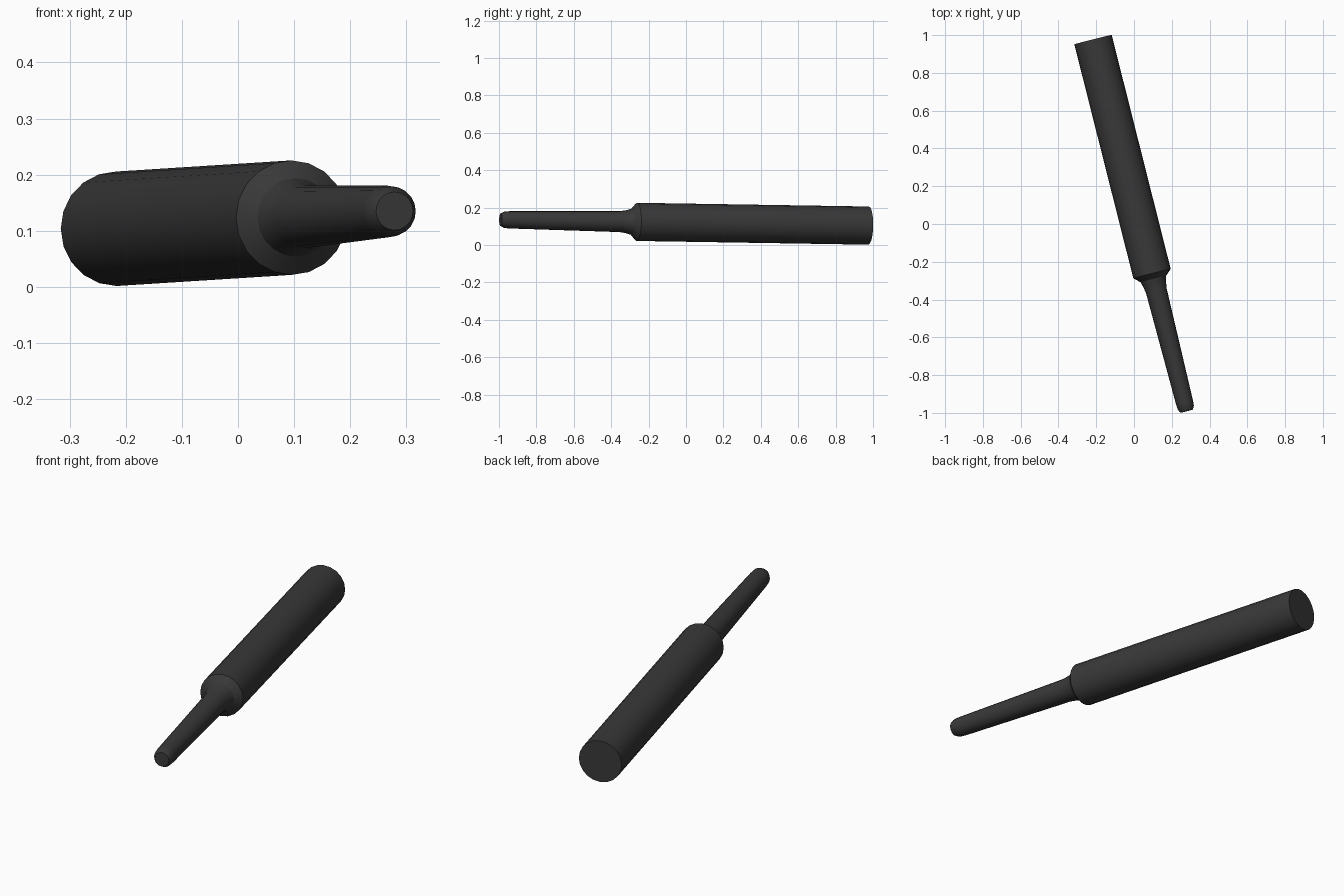
import bpy, bmesh, math
from mathutils import Vector

if "Cube" in bpy.data.objects:
    bpy.data.objects.remove(bpy.data.objects["Cube"])

SIDES = 20
BACK = Vector((-0.217, 0.976, 0.1035))   # centre of the thick end
TIP = Vector((0.279, -0.991, 0.135))     # centre of the thin tip
AXIS = (TIP - BACK).normalized()
LENGTH = (TIP - BACK).length

dark = bpy.data.materials.new("dark_grey")
dark.diffuse_color = (0.04, 0.04, 0.04, 1)
dark.use_nodes = True
dark.node_tree.nodes["Principled BSDF"].inputs["Base Color"].default_value = dark.diffuse_color


def turned(name, profile, cap_start=False, cap_end=False):
    """Lathe (distance, radius) pairs about the tool's tilted axis."""
    bm = bmesh.new()
    rings = []
    for d, r in profile:
        rings.append([bm.verts.new((r * math.cos(2 * math.pi * i / SIDES),
                                    r * math.sin(2 * math.pi * i / SIDES), d))
                      for i in range(SIDES)])
    for a, b in zip(rings, rings[1:]):
        for i in range(SIDES):
            j = (i + 1) % SIDES
            bm.faces.new((a[i], a[j], b[j], b[i]))
    if cap_start:
        bm.faces.new(rings[0][::-1])
    if cap_end:
        bm.faces.new(rings[-1])
    mesh = bpy.data.meshes.new(name)
    bm.to_mesh(mesh)
    bm.free()
    mesh.materials.append(dark)
    obj = bpy.data.objects.new(name, mesh)
    bpy.context.collection.objects.link(obj)
    obj.location = BACK
    obj.rotation_mode = 'QUATERNION'
    obj.rotation_quaternion = AXIS.to_track_quat('Z', 'Y')
    bpy.ops.object.select_all(action='DESELECT')
    obj.select_set(True)
    bpy.context.view_layer.objects.active = obj
    bpy.ops.object.shade_smooth_by_angle(angle=math.radians(30))
    return obj


# Thick barrel with its sloped shoulder
turned("barrel", [(0, 0.102), (1.278, 0.102), (1.307, 0.07)], cap_start=True)

# Slim rod: flared root, gentle taper, rounded tip
turned("rod", [(1.307, 0.07), (1.34, 0.061), (1.372, 0.056),
               (LENGTH - 0.048, 0.046), (LENGTH - 0.02, 0.044),
               (LENGTH, 0.034)], cap_end=True)
